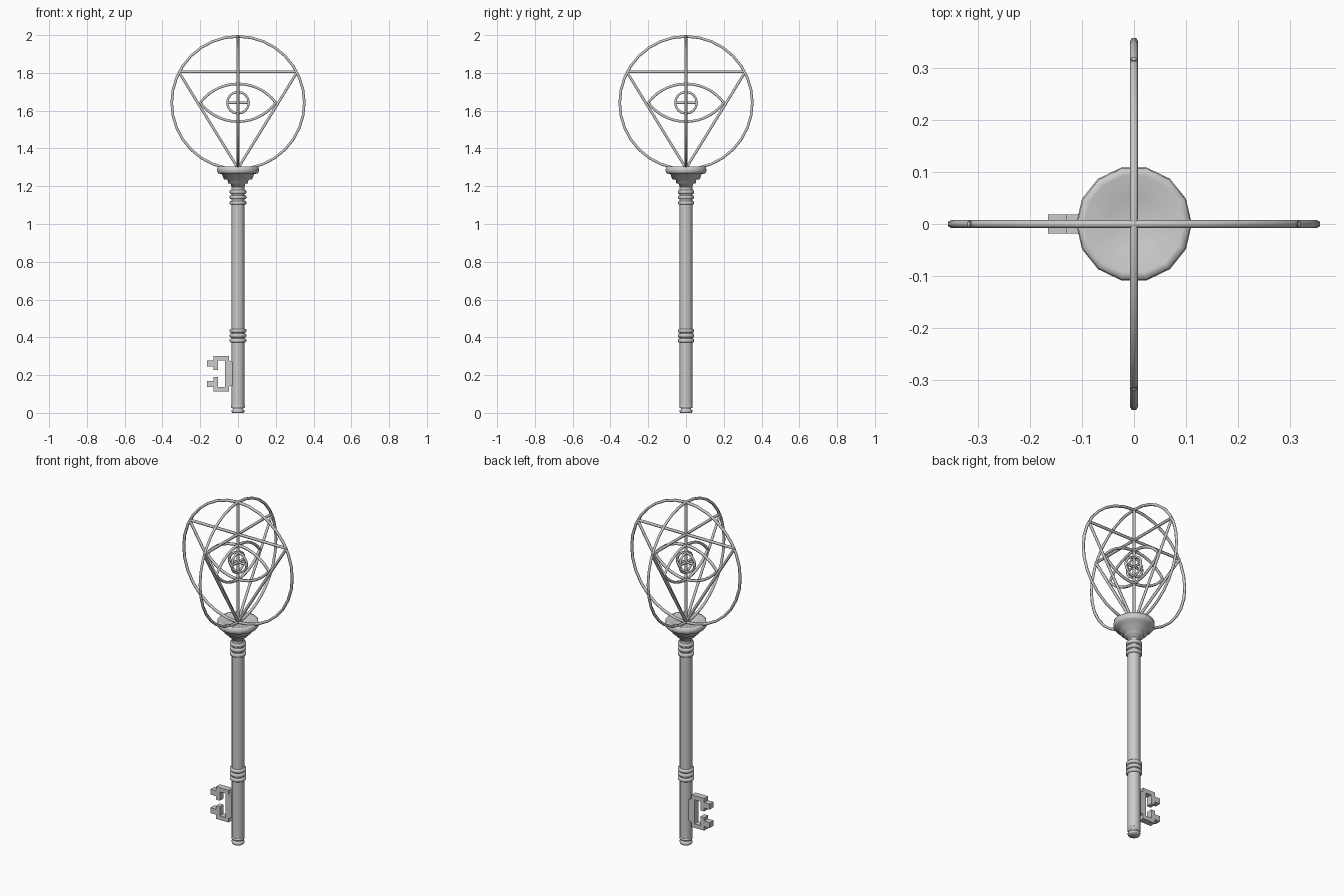
import bpy, bmesh, math
from mathutils import Matrix

cube = bpy.data.objects.get("Cube")
if cube:
    bpy.data.objects.remove(cube)

metal = bpy.data.materials.new("light_grey_metal")
metal.use_nodes = True
grey = (0.6, 0.6, 0.6, 1)
metal.diffuse_color = grey
metal.node_tree.nodes["Principled BSDF"].inputs["Base Color"].default_value = grey


def add(name, mesh, angle):
    mesh.materials.clear()
    mesh.materials.append(metal)
    ob = bpy.data.objects.new(name, mesh)
    bpy.context.collection.objects.link(ob)
    bpy.ops.object.select_all(action='DESELECT')
    ob.select_set(True)
    bpy.context.view_layer.objects.active = ob
    bpy.ops.object.shade_smooth_by_angle(angle=math.radians(angle))
    return ob


def lathe(name, profile, angle=85, sides=14):
    """Spin (radius, height) pairs around the z axis, closing both ends."""
    bm = bmesh.new()
    verts = [bm.verts.new((r, 0, z)) for r, z in profile]
    edges = [bm.edges.new(pair) for pair in zip(verts, verts[1:])]
    bmesh.ops.spin(bm, geom=verts + edges, cent=(0, 0, 0), axis=(0, 0, 1),
                   angle=math.tau, steps=sides, use_merge=True)
    bmesh.ops.remove_doubles(bm, verts=bm.verts, dist=0.0001)
    bmesh.ops.holes_fill(bm, edges=bm.edges)
    bmesh.ops.recalc_face_normals(bm, faces=bm.faces)
    mesh = bpy.data.meshes.new(name)
    bm.to_mesh(mesh)
    bm.free()
    return add(name, mesh, angle)


def wire(name, points, closed=False, radius=0.008, turn=0):
    """Round wire through (x, z) points, turned about the z axis."""
    curve = bpy.data.curves.new(name, 'CURVE')
    curve.dimensions = '3D'
    curve.bevel_depth = radius
    curve.bevel_resolution = 1
    curve.use_fill_caps = True
    spline = curve.splines.new('POLY')
    spline.points.add(len(points) - 1)
    for p, (x, z) in zip(spline.points, points):
        p.co = (x, 0, z, 1)
    spline.use_cyclic_u = closed
    temp = bpy.data.objects.new(name + "_path", curve)
    bpy.context.collection.objects.link(temp)
    bpy.context.view_layer.update()
    mesh = bpy.data.meshes.new_from_object(
        temp.evaluated_get(bpy.context.evaluated_depsgraph_get()))
    bpy.data.objects.remove(temp)
    mesh.transform(Matrix.Rotation(turn, 4, 'Z'))
    return add(name, mesh, 70)


def arc(radius, cz, start, end, steps):
    angles = [start + (end - start) * i / steps for i in range(steps + 1)]
    return [(radius * math.cos(a), cz + radius * math.sin(a)) for a in angles]


# Shaft and rounded collars
SHAFT = 0.034
lathe("shaft", [(SHAFT, 0.04), (SHAFT, 1.22)])


def collar(name, z, r, half):
    lathe(name, [(SHAFT * 0.8, z - half), (r - 0.004, z - half), (r, z - half / 2),
                 (r, z + half / 2), (r - 0.004, z + half), (SHAFT * 0.8, z + half)])


for group, heights in (("upper", (1.112, 1.142, 1.17)), ("lower", (0.383, 0.41, 0.435))):
    for i, z in enumerate(heights):
        collar(f"{group}_collar_{i + 1}", z, 0.044, 0.01)

# Grooved tip at the foot
lathe("foot_tip", [(0.031, 0), (0.034, 0.006), (0.034, 0.014), (0.027, 0.018),
                   (0.027, 0.024), (0.036, 0.028), (0.036, 0.038), (0.028, 0.042),
                   (0.033, 0.05)])

# Stepped cup with a shallow dish, softly shaded all over
lathe("cup", [(0.034, 1.195), (0.039, 1.213), (0.053, 1.216), (0.055, 1.234),
              (0.075, 1.237), (0.085, 1.264), (0.105, 1.268), (0.111, 1.28),
              (0.109, 1.304), (0.095, 1.304), (0.05, 1.29), (0, 1.285)], 180)

# Two crossed head frames
MID = 1.642
EYE_R, EYE_H = 0.25, 0.1
half = math.asin(0.2 / EYE_R)
corners = {"apex": (0, 1.295), "left": (0.314, 1.806), "right": (-0.314, 1.806)}
for label, turn in (("side", 0), ("depth", math.pi / 2)):
    wire(f"{label}_outer_ring", arc(0.351, MID, 0, math.tau, 32)[:-1], True, turn=turn)
    for a, b in (("apex", "left"), ("left", "right"), ("right", "apex")):
        wire(f"{label}_triangle_{a}_to_{b}", [corners[a], corners[b]], turn=turn)
    wire(f"{label}_iris_ring", arc(0.057, MID, 0, math.tau, 16)[:-1], True, 0.007, turn)
    wire(f"{label}_iris_bar", [(-0.057, MID), (0.057, MID)], False, 0.007, turn)
    for lid, sign in (("upper", 1), ("lower", -1)):
        mid_angle = sign * math.pi / 2
        wire(f"{label}_{lid}_eyelid",
             arc(EYE_R, MID + sign * (EYE_H - EYE_R), mid_angle - half,
                 mid_angle + half, 14), False, 0.008, turn)
wire("centre_rod", [(0, 1.28), (0, 1.995)])

# Key bit: half outline mirrored about its middle height
BIT_Z, DEPTH = 0.208, 0.018
upper = [(-0.068, 0), (-0.068, 0.07), (-0.105, 0.07), (-0.105, 0.018), (-0.13, 0.018),
         (-0.13, 0.038), (-0.165, 0.038), (-0.165, 0.07), (-0.13, 0.07),
         (-0.13, 0.094), (-0.048, 0.094), (-0.048, 0.07), (-0.025, 0.06)]
outline = upper + [(x, -z) for x, z in reversed(upper[1:])]
bm = bmesh.new()
face = bm.faces.new([bm.verts.new((x, -DEPTH, BIT_Z + z)) for x, z in outline])
front = bmesh.ops.extrude_face_region(bm, geom=[face])
bmesh.ops.translate(bm, vec=(0, 2 * DEPTH, 0),
                    verts=[v for v in front["geom"] if isinstance(v, bmesh.types.BMVert)])
bmesh.ops.recalc_face_normals(bm, faces=bm.faces)
bit_mesh = bpy.data.meshes.new("key_bit")
bm.to_mesh(bit_mesh)
bm.free()
add("key_bit", bit_mesh, 30)
